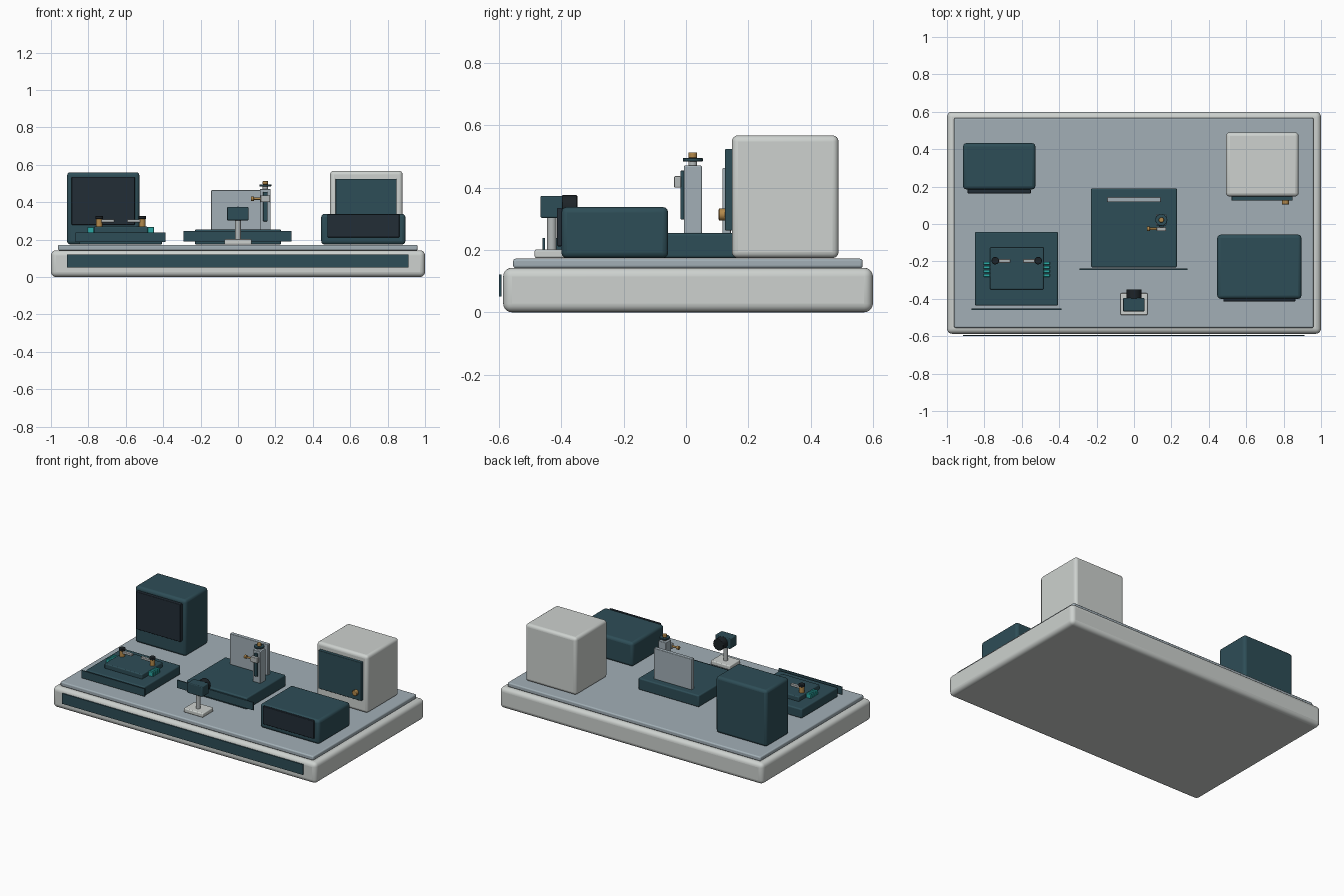
import bpy
import math

cube = bpy.data.objects.get("Cube")
if cube:
    bpy.data.objects.remove(cube, do_unlink=True)


def material(name, rgb):
    m = bpy.data.materials.new(name)
    m.use_nodes = True
    m.diffuse_color = (*rgb, 1)
    m.node_tree.nodes["Principled BSDF"].inputs["Base Color"].default_value = (*rgb, 1)
    return m


WHITE = material("warm_white", (0.61, 0.64, 0.62))
SLATE = material("blue_grey", (0.36, 0.43, 0.47))
TEAL = material("dark_teal", (0.027, 0.075, 0.095))
DARK = material("dark_glass", (0.016, 0.026, 0.037))
BRASS = material("brass", (0.45, 0.25, 0.07))
AQUA = material("turquoise", (0.025, 0.40, 0.38))
STEEL = material("steel", (0.45, 0.48, 0.48))
BLACK = material("black_rubber", (0.012, 0.017, 0.021))


def finish(name, mat, bevel, segments):
    ob = bpy.context.object
    ob.name = name
    ob.data.materials.append(mat)
    if bevel:
        mod = ob.modifiers.new("soft_edges", 'BEVEL')
        mod.width = bevel
        mod.segments = segments
        mod.limit_method = 'ANGLE'
        mod.angle_limit = math.radians(40)
    bpy.ops.object.shade_smooth_by_angle(angle=math.radians(35))
    return ob


def box(name, mat, x, y, z, bevel=0.0, segments=3):
    """Box from its (min, max) range on each axis."""
    ranges = (x, y, z)
    bpy.ops.mesh.primitive_cube_add(size=1, location=[(a + b) / 2 for a, b in ranges])
    bpy.context.object.scale = [b - a for a, b in ranges]
    bpy.ops.object.transform_apply(location=False, rotation=False, scale=True)
    return finish(name, mat, bevel, segments)


def rod(name, mat, centre, radius, length, axis='Z', bevel=0.0):
    turn = {'X': (0, math.pi / 2, 0), 'Y': (math.pi / 2, 0, 0), 'Z': (0, 0, 0)}[axis]
    bpy.ops.mesh.primitive_cylinder_add(vertices=32, radius=radius, depth=length,
                                        location=centre, rotation=turn)
    return finish(name, mat, bevel, 2)


# Bench base, front trim and deck
box("bench_base", WHITE, (-1, 1), (-0.587, 0.6), (0, 0.143), 0.028, 5)
box("front_trim", TEAL, (-0.915, 0.912), (-0.6, -0.593), (0.05, 0.121))
box("deck_plate", SLATE, (-0.962, 0.96), (-0.555, 0.567), (0.142, 0.172), 0.008)
FLOOR = 0.174

# Monitor at the back right corner of the model
box("monitor_body", TEAL, (-0.914, -0.527), (0.185, 0.432), (FLOOR, 0.56), 0.018)
box("monitor_screen", DARK, (-0.889, -0.552), (0.163, 0.187), (0.278, 0.536), 0.004)

# White cabinet with panel and knob
box("cabinet_body", WHITE, (0.492, 0.88), (0.147, 0.49), (FLOOR, 0.568), 0.02, 4)
box("cabinet_panel", TEAL, (0.521, 0.848), (0.125, 0.15), (0.262, 0.525), 0.004)
rod("cabinet_knob", BRASS, (0.81, 0.116, 0.314), 0.019, 0.022, 'Y', 0.003)

# Low control box
box("control_box", TEAL, (0.445, 0.895), (-0.4, -0.057), (FLOOR, 0.338), 0.018)
box("control_box_screen", DARK, (0.478, 0.863), (-0.414, -0.398), (0.212, 0.335), 0.004)

# Central stage with back panel
box("stage", TEAL, (-0.23, 0.23), (-0.232, 0.19), (FLOOR, 0.254), 0.008)
box("stage_front_plate", TEAL, (-0.291, 0.287), (-0.246, -0.239), (0.191, 0.245))
box("stage_back_panel", SLATE, (-0.144, 0.144), (0.117, 0.144), (0.252, 0.464), 0.004)

# Focusing column on the stage
CX, CY = 0.146, 0.022
box("column", SLATE, (CX - 0.029, CX + 0.029), (-0.007, 0.051), (0.252, 0.471), 0.004)
box("column_rail", TEAL, (CX - 0.012, CX + 0.012), (-0.018, -0.005), (0.298, 0.455), 0.003)
box("column_slider", STEEL, (CX - 0.026, CX + 0.026), (-0.038, -0.016), (0.4, 0.437), 0.004)
rod("column_neck", STEEL, (CX, CY, 0.478), 0.014, 0.016)
rod("column_dial", TEAL, (CX, CY, 0.49), 0.032, 0.011, 'Z', 0.002)
rod("column_top_knob", BRASS, (CX, CY, 0.504), 0.014, 0.019, 'Z', 0.003)
rod("slider_pin", BRASS, (0.1, -0.026, 0.419), 0.006, 0.046, 'X')
rod("slider_knob", BRASS, (0.077, -0.026, 0.419), 0.012, 0.016, 'X', 0.002)

# Manipulator pad
box("pad", TEAL, (-0.85, -0.406), (-0.437, -0.042), (FLOOR, 0.238), 0.008)
box("pad_front_plate", TEAL, (-0.868, -0.387), (-0.46, -0.453), (0.187, 0.239))
box("pad_raised_block", TEAL, (-0.77, -0.483), (-0.35, -0.125), (0.234, 0.27), 0.006)

# Mirrored arms and buttons on the pad
PAD_X, ARM_Y = -0.627, -0.196
for label, s in (("right", -1), ("left", 1)):
    post_x = PAD_X + s * 0.115
    rod(label + "_arm_post", BRASS, (post_x, ARM_Y, 0.289), 0.017, 0.042)
    rod(label + "_arm_cap", BLACK, (post_x, ARM_Y, 0.318), 0.02, 0.016, 'Z', 0.003)
    box(label + "_arm", STEEL, sorted((PAD_X + s * 0.034, PAD_X + s * 0.112)),
        (ARM_Y - 0.012, ARM_Y + 0.008), (0.292, 0.308), 0.003)
    for i in range(4):
        y = -0.21 - i * 0.0215
        box(f"{label}_button_{i + 1}", AQUA, sorted((PAD_X + s * 0.143, PAD_X + s * 0.178)),
            (y - 0.008, y + 0.008), (0.236, 0.267), 0.003, 2)

# Camera on its stand, lens facing the stage
box("camera_foot", WHITE, (-0.073, 0.073), (-0.486, -0.37), (FLOOR, 0.202), 0.006)
rod("camera_post", STEEL, (0, -0.431, 0.253), 0.015, 0.11)
box("camera_head", TEAL, (-0.058, 0.056), (-0.467, -0.396), (0.303, 0.374), 0.005)
rod("camera_lens", BLACK, (0, -0.374, 0.337), 0.039, 0.05, 'Y', 0.003)
